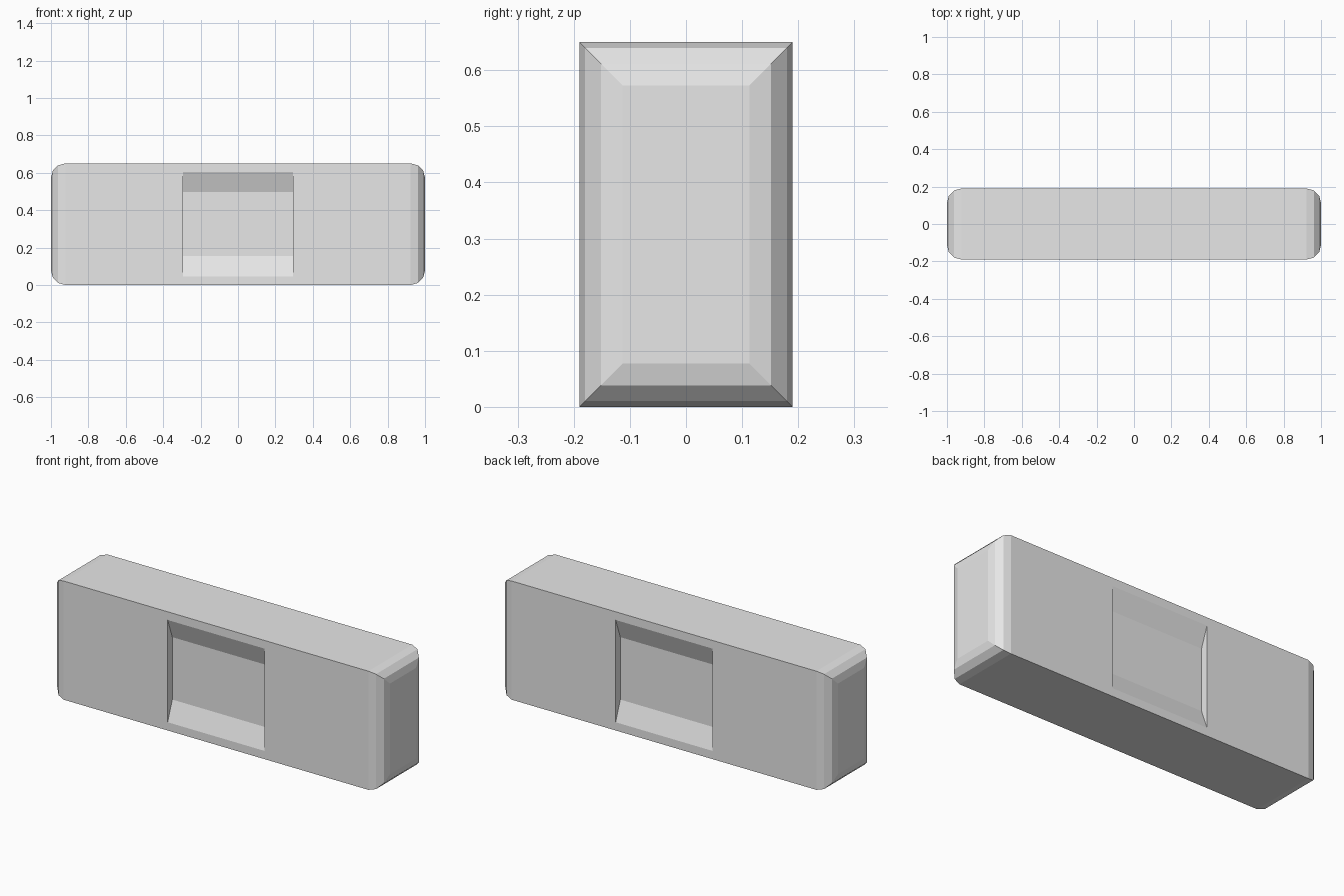
import bpy, bmesh
from mathutils import Matrix

default = bpy.data.objects.get("Cube")
if default:
    bpy.data.objects.remove(default)

LENGTH, DEPTH, HEIGHT = 2.0, 0.38, 0.65
ROUND = 0.077
HALF_WIDTH, OUTER, INNER, SINK = 0.293, 0.28, 0.171, 0.04   # recess sizes

grey = bpy.data.materials.new("light grey")
grey.use_nodes = True
grey.diffuse_color = (0.8, 0.8, 0.8, 1)
grey.node_tree.nodes["Principled BSDF"].inputs["Base Color"].default_value = (0.8, 0.8, 0.8, 1)


def add_object(name, bm):
    bmesh.ops.recalc_face_normals(bm, faces=bm.faces)
    mesh = bpy.data.meshes.new(name)
    bm.to_mesh(mesh)
    bm.free()
    mesh.materials.append(grey)
    obj = bpy.data.objects.new(name, mesh)
    bpy.context.collection.objects.link(obj)
    return obj


# Block with rounded rims around both end faces
bm = bmesh.new()
bmesh.ops.create_cube(bm, size=1, matrix=Matrix.Translation((0, 0, HEIGHT / 2))
                      @ Matrix.Diagonal((LENGTH, DEPTH, HEIGHT, 1)))
rims = [e for e in bm.edges if e.verts[0].co.x * e.verts[1].co.x > 0]
bmesh.ops.bevel(bm, geom=rims, offset=ROUND, segments=3, profile=0.5, affect='EDGES')
block = add_object("block", bm)

# Recess cutters: sloped top and bottom, straight sides, front and back
for side, name in ((-1, "front_recess_cutter"), (1, "back_recess_cutter")):
    bm = bmesh.new()
    face_y = DEPTH / 2
    spread = OUTER + (OUTER - INNER)          # slope carried on past the surface
    profile = [(face_y - SINK, -INNER), (face_y + SINK, -spread),
               (face_y + SINK, spread), (face_y - SINK, INNER)]
    face = bm.faces.new([bm.verts.new((-HALF_WIDTH, side * y, HEIGHT / 2 + z))
                         for y, z in profile])
    swept = bmesh.ops.extrude_face_region(bm, geom=[face])["geom"]
    bmesh.ops.translate(bm, vec=(2 * HALF_WIDTH, 0, 0),
                        verts=[v for v in swept if isinstance(v, bmesh.types.BMVert)])
    cutter = add_object(name, bm)
    cutter.hide_render = True
    cutter.hide_set(True)
    cut = block.modifiers.new(name, 'BOOLEAN')
    cut.operation = 'DIFFERENCE'
    cut.solver = 'EXACT'
    cut.object = cutter

# Apply the cuts and drop the cutters
bpy.context.view_layer.update()
cut_mesh = bpy.data.meshes.new_from_object(
    block.evaluated_get(bpy.context.evaluated_depsgraph_get()))
cutters = [m.object for m in block.modifiers]
block.modifiers.clear()
block.data = cut_mesh
for cutter in cutters:
    bpy.data.objects.remove(cutter)
